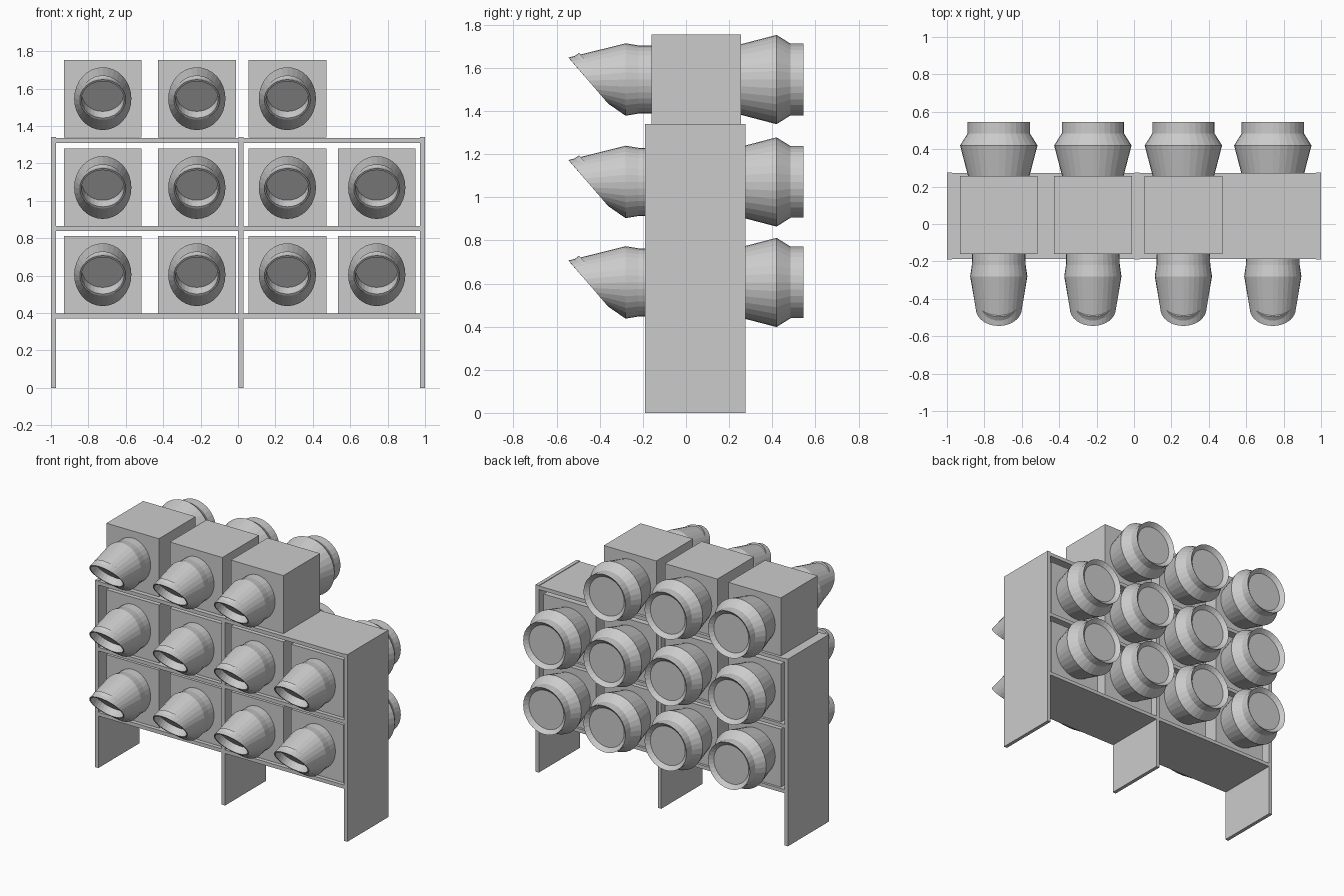
import bpy, bmesh, math

if "Cube" in bpy.data.objects:
    bpy.data.objects.remove(bpy.data.objects["Cube"])

SEG = 32


def add_box(name, x0, x1, y0, y1, z0, z1):
    bm = bmesh.new()
    bmesh.ops.create_cube(bm, size=1)
    for v in bm.verts:
        v.co.x = (x0 + x1) / 2 + v.co.x * (x1 - x0)
        v.co.y = (y0 + y1) / 2 + v.co.y * (y1 - y0)
        v.co.z = (z0 + z1) / 2 + v.co.z * (z1 - z0)
    me = bpy.data.meshes.new(name)
    bm.to_mesh(me)
    bm.free()
    ob = bpy.data.objects.new(name, me)
    bpy.context.collection.objects.link(ob)
    return ob


def loft(name, rings):
    """Mesh through rings around the y axis: (y, z, half width, half height, y lean)."""
    bm = bmesh.new()
    loops = []
    for y, z, rx, rz, lean in rings:
        loop = []
        for i in range(SEG):
            a = math.tau * i / SEG
            loop.append(bm.verts.new((rx * math.cos(a), y + lean * math.sin(a),
                                      z + rz * math.sin(a))))
        loops.append(loop)
    for a, b in zip(loops, loops[1:]):
        for i in range(SEG):
            j = (i + 1) % SEG
            bm.faces.new((a[i], a[j], b[j], b[i]))
    bm.faces.new(loops[0])
    bm.faces.new(loops[-1])
    bmesh.ops.recalc_face_normals(bm, faces=bm.faces)
    me = bpy.data.meshes.new(name)
    bm.to_mesh(me)
    bm.free()
    return me


# Rack: three upright panels and three shelves
for side, x0, x1 in (("left", -1, -0.974), ("middle", 0.004, 0.03), ("right", 0.974, 1)):
    add_box(f"{side}_upright", x0, x1, -0.19, 0.275, 0, 1.34)
for i, z in enumerate((0.372, 0.838, 1.31)):
    add_box(f"shelf_{i + 1}", -0.975, 0.975, -0.188, 0.273, z, z + 0.026)

# Front spout: flared collar, then a taper to a slanted, recessed mouth
spout = loft("front_spout", [
    (-0.15, 0, 0.142, 0.158, 0),
    (-0.22, 0, 0.144, 0.158, 0),
    (-0.28, 0, 0.153, 0.168, 0),
    (-0.453, -0.005, 0.123, 0.107, -0.092),
    (-0.453, -0.005, 0.114, 0.098, -0.085),
    (-0.413, 0.028, 0.112, 0.096, -0.083),
])

# Rear drum: widening cone, shoulder, short neck and dished end
drum = loft("rear_drum", [
    (0.24, 0, 0.160, 0.160, 0),
    (0.42, 0, 0.207, 0.207, 0),
    (0.485, 0, 0.166, 0.166, 0),
    (0.546, 0, 0.166, 0.166, 0),
    (0.52, 0, 0.138, 0.138, 0),
])

# Units: a box with a spout and a drum, eleven in three rows
columns = (-0.723, -0.22, 0.264, 0.742)
for row, (z, count) in enumerate(((0.397, 4), (0.863, 4), (1.338, 3))):
    for col in range(count):
        x = columns[col]
        tag = f"{row + 1}_{col + 1}"
        add_box(f"housing_{tag}", x - 0.208, x + 0.208, -0.16, 0.256, z, z + 0.416)
        for part, me in (("front_spout", spout), ("rear_drum", drum)):
            ob = bpy.data.objects.new(f"{part}_{tag}", me)
            ob.location = (x, 0, z + 0.208)
            bpy.context.collection.objects.link(ob)
